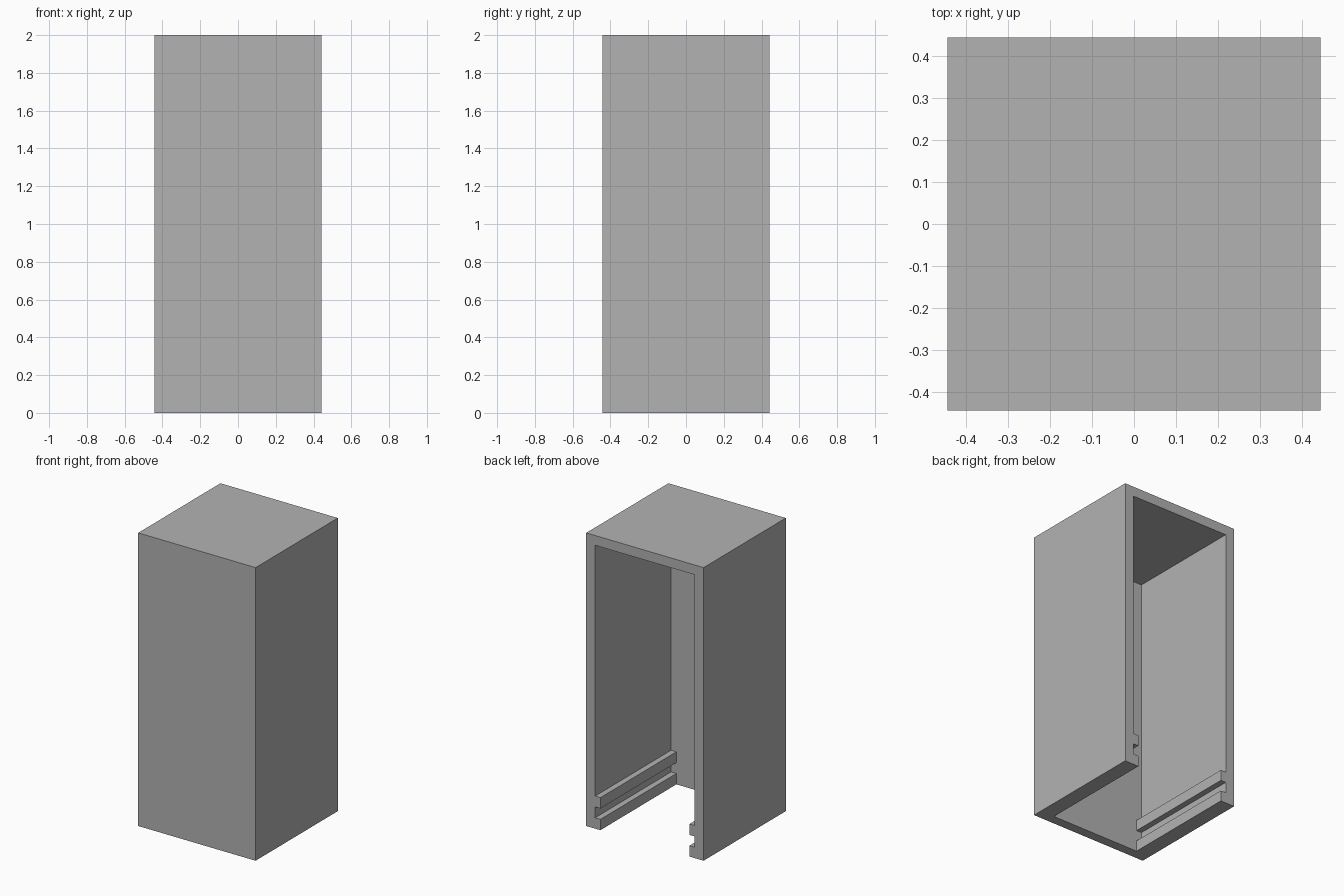
import bpy
import bmesh

default = bpy.data.objects.get("Cube")
if default:
    bpy.data.objects.remove(default, do_unlink=True)

HALF = 0.443        # half of the square footprint
HEIGHT = 2.0
WALL = 0.067        # wall and roof thickness
RAIL = 0.04         # how far the rails stand out from the walls
STEP = 0.074        # rail height, also the groove height

grey = bpy.data.materials.new("light grey")
grey.use_nodes = True
colour = (0.448, 0.448, 0.448, 1)
grey.diffuse_color = colour
grey.node_tree.nodes["Principled BSDF"].inputs["Base Color"].default_value = colour


def prism(name, profile, y0, y1):
    """Extrude an x-z profile along y."""
    bm = bmesh.new()
    face = bm.faces.new([bm.verts.new((x, y0, z)) for x, z in profile])
    ext = bmesh.ops.extrude_face_region(bm, geom=[face])["geom"]
    moved = [v for v in ext if isinstance(v, bmesh.types.BMVert)]
    bmesh.ops.translate(bm, verts=moved, vec=(0, y1 - y0, 0))
    bmesh.ops.recalc_face_normals(bm, faces=bm.faces)
    mesh = bpy.data.meshes.new(name)
    bm.to_mesh(mesh)
    bm.free()
    mesh.materials.append(grey)
    obj = bpy.data.objects.new(name, mesh)
    bpy.context.collection.objects.link(obj)
    return obj


# Solid outer block
block = [(-HALF, 0), (HALF, 0), (HALF, HEIGHT), (-HALF, HEIGHT)]
cover = prism("cover_shell", block, -HALF, HALF)

# Hollow, open at the back and bottom, leaving two rails on each side wall
wide = HALF - WALL
slim = wide - RAIL
side = [(slim, -0.1), (slim, STEP), (wide, STEP), (wide, 2 * STEP),
        (slim, 2 * STEP), (slim, 3 * STEP), (wide, 3 * STEP),
        (wide, HEIGHT - WALL)]
hollow = side + [(-x, z) for x, z in reversed(side)]
cutter = prism("hollow_cutter", hollow, -HALF + WALL, HALF + 0.1)
cutter.hide_render = True

# Cut the hollow, then drop the cutter
cut = cover.modifiers.new("hollow", "BOOLEAN")
cut.operation = "DIFFERENCE"
cut.solver = "EXACT"
cut.object = cutter
bpy.context.view_layer.objects.active = cover
bpy.ops.object.modifier_apply(modifier=cut.name)
bpy.data.objects.remove(cutter, do_unlink=True)
